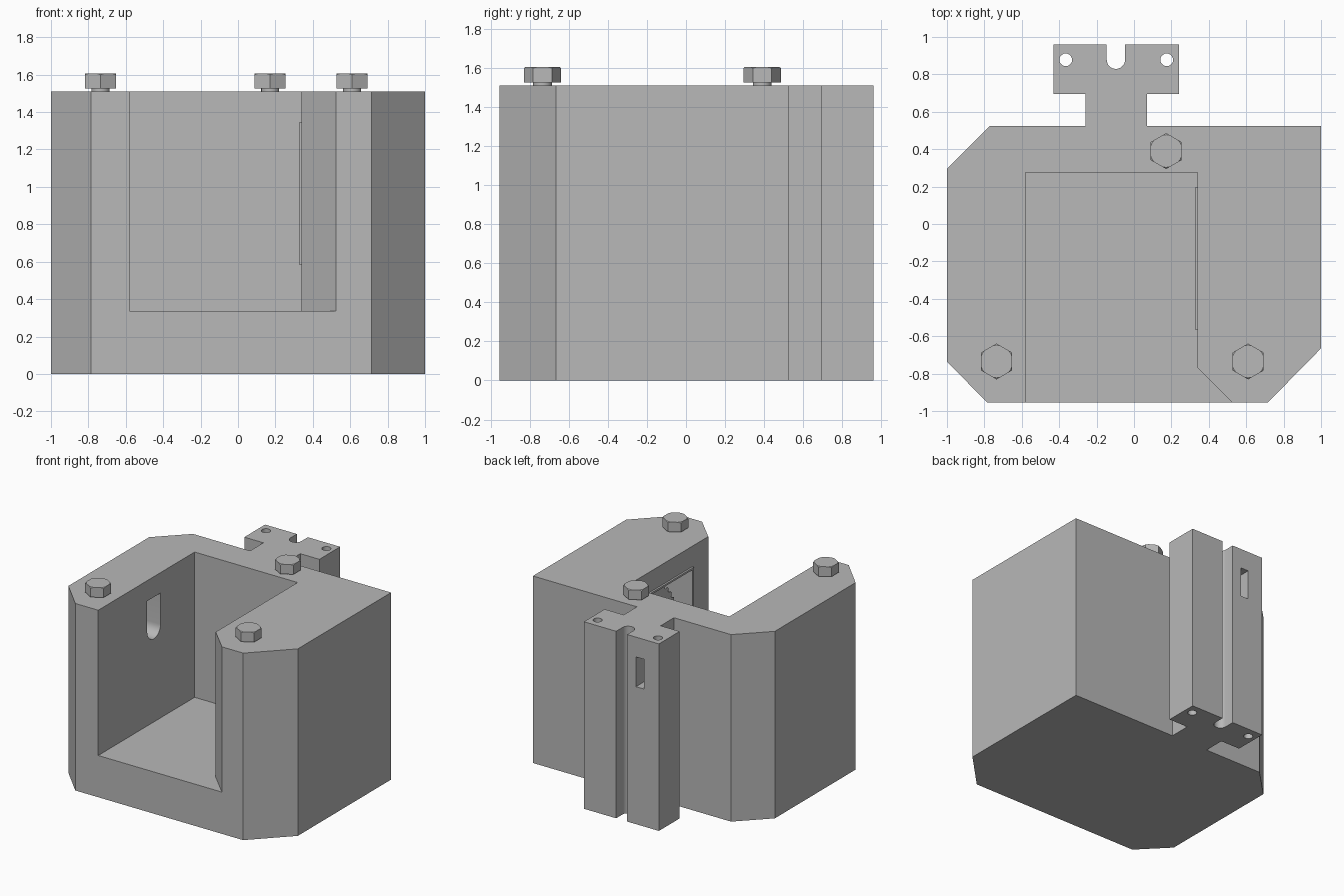
import bpy
import bmesh
from math import sin, cos, pi, radians

cube = bpy.data.objects.get("Cube")
if cube:
    bpy.data.objects.remove(cube, do_unlink=True)

grey = bpy.data.materials.new("plain grey")
grey.use_nodes = True
grey.diffuse_color = (0.48, 0.48, 0.48, 1)
grey.node_tree.nodes["Principled BSDF"].inputs["Base Color"].default_value = grey.diffuse_color


def arc(cx, cy, r, start, end, n):
    """Points along a circular arc, angles in degrees."""
    return [(cx + r * cos(radians(start + (end - start) * i / n)),
             cy + r * sin(radians(start + (end - start) * i / n))) for i in range(n + 1)]


def prism(name, pts, lo, hi, axis="z"):
    """Extrude a 2D profile between lo and hi along an axis."""
    place = {"x": lambda u, v, w: (w, u, v),
             "y": lambda u, v, w: (u, w, v),
             "z": lambda u, v, w: (u, v, w)}[axis]
    bm = bmesh.new()
    rings = [[bm.verts.new(place(u, v, w)) for u, v in pts] for w in (lo, hi)]
    for ring in rings:
        bm.faces.new(ring)
    n = len(pts)
    for i in range(n):
        j = (i + 1) % n
        bm.faces.new((rings[0][i], rings[0][j], rings[1][j], rings[1][i]))
    bmesh.ops.recalc_face_normals(bm, faces=bm.faces)
    mesh = bpy.data.meshes.new(name)
    bm.to_mesh(mesh)
    bm.free()
    mesh.materials.append(grey)
    ob = bpy.data.objects.new(name, mesh)
    bpy.context.collection.objects.link(ob)
    return ob


def rect(u0, v0, u1, v1):
    return [(u0, v0), (u1, v0), (u1, v1), (u0, v1)]


def circle(cx, cy, r, n):
    return arc(cx, cy, r, 0, 360, n)[:-1]


def combine(target, tool, operation="DIFFERENCE"):
    """Apply a boolean and discard the tool."""
    bpy.context.view_layer.objects.active = target
    mod = target.modifiers.new("boolean", "BOOLEAN")
    mod.operation, mod.object, mod.solver = operation, tool, "EXACT"
    bpy.ops.object.modifier_apply(modifier=mod.name)
    bpy.data.objects.remove(tool, do_unlink=True)


def smooth(ob):
    bpy.ops.object.select_all(action="DESELECT")
    ob.select_set(True)
    bpy.context.view_layer.objects.active = ob
    bpy.ops.object.shade_smooth_by_angle(angle=radians(31))


TOP = 1.51

# Body block with the rear T-shaped rail and its rounded groove
outline = [(-1, -0.735), (-0.785, -0.955), (0.715, -0.955), (1, -0.665), (1, 0.525),
           (0.07, 0.525), (0.07, 0.695), (0.24, 0.695), (0.24, 0.96), (-0.048, 0.96)]
outline += arc(-0.097, 0.878, 0.049, 0, -180, 12)
outline += [(-0.146, 0.96), (-0.43, 0.96), (-0.43, 0.695), (-0.26, 0.695),
            (-0.26, 0.525), (-0.77, 0.525), (-1, 0.295)]
body = prism("body", outline, 0, TOP)

# Open cavity with a flared right-hand mouth
combine(body, prism("cavity", [(-0.58, -1.1), (0.67, -1.1), (0.34, -0.77),
                               (0.34, 0.275), (-0.58, 0.275)], 0.337, 1.8))

# Raised rim and recess in the left inner wall
combine(body, prism("rim", rect(-0.565, 0.585, 0.195, 1.345), 0.325, 0.4, "x"), "UNION")
combine(body, prism("recess", rect(-0.55, 0.6, 0.18, 1.33), 0.2, 0.7, "x"))

# Round-bottomed slot in the right inner wall
slot = arc(-0.245, 1.093, 0.085, 180, 360, 14) + [(-0.16, 1.345), (-0.33, 1.345)]
combine(body, prism("wall_slot", slot, -0.8, -0.5, "x"))

# Rail holes and rectangular tie slot
for x in (-0.365, 0.175):
    combine(body, prism("rail_hole", circle(x, 0.878, 0.034, 20), -0.1, 1.7))
combine(body, prism("tie_slot", rect(-0.296, 1.11, -0.225, 1.35), 0.65, 1.1, "y"))
smooth(body)

# Toothed wheel seated in the recess
teeth = 30
rim = []
for i in range(teeth * 4):
    r = 0.33 if i % 4 < 2 else 0.31
    a = 2 * pi * i / (teeth * 4)
    rim.append((-0.185 + r * cos(a), 0.965 + r * sin(a)))
prism("toothed_wheel", rim, 0.45, 0.7, "x")
smooth(prism("wheel_hub", circle(-0.185, 0.965, 0.08, 24), 0.4, 0.46, "x"))

# Hex bolts with short shanks and chamfered heads
for number, (x, y) in enumerate([(-0.735, -0.735), (0.61, -0.735), (0.172, 0.39)], 1):
    smooth(prism(f"bolt_shank_{number}", circle(x, y, 0.048, 20), TOP - 0.05, 1.535))
    hexagon = arc(x, y, 0.096, 30, 390, 6)[:-1]
    head = prism(f"bolt_head_{number}", hexagon, 1.527, 1.606)
    cap = [(0, 1.5), (0.09, 1.5), (0.098, 1.535), (0.098, 1.598), (0.086, 1.607), (0, 1.607)]
    # Round the head corners with a turned envelope
    bm = bmesh.new()
    ring = [bm.verts.new((x + r, y, z)) for r, z in cap]
    edges = [bm.edges.new(pair) for pair in zip(ring, ring[1:])]
    bmesh.ops.spin(bm, geom=ring + edges, cent=(x, y, 0), axis=(0, 0, 1),
                   angle=2 * pi, steps=24)
    bmesh.ops.remove_doubles(bm, verts=bm.verts, dist=0.0005)
    bmesh.ops.recalc_face_normals(bm, faces=bm.faces)
    mesh = bpy.data.meshes.new("head_envelope")
    bm.to_mesh(mesh)
    bm.free()
    mesh.materials.append(grey)
    envelope = bpy.data.objects.new("head_envelope", mesh)
    bpy.context.collection.objects.link(envelope)
    combine(head, envelope, "INTERSECT")
